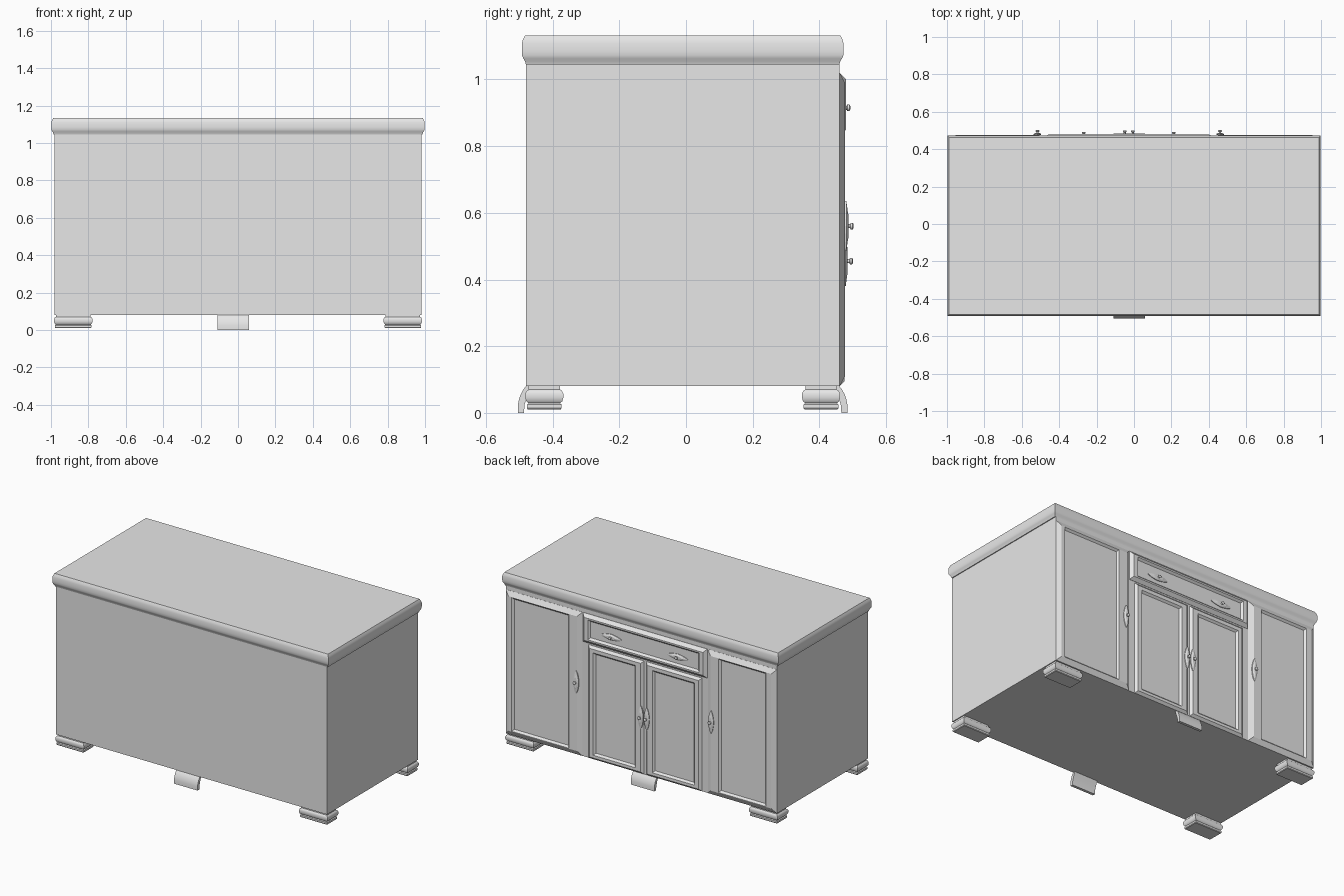
import bpy, bmesh, math
from mathutils import Vector

cube = bpy.data.objects.get("Cube")
if cube:
    bpy.data.objects.remove(cube, do_unlink=True)

grey = bpy.data.materials.new("plain_grey")
grey.use_nodes = True
grey.diffuse_color = (0.8, 0.8, 0.8, 1)
grey.node_tree.nodes["Principled BSDF"].inputs["Base Color"].default_value = (0.8, 0.8, 0.8, 1)


def loft(name, rings, smooth=None):
    """Skin a row of equal point rings and cap both ends."""
    bm = bmesh.new()
    rows = [[bm.verts.new(p) for p in ring] for ring in rings]
    n = len(rows[0])
    for a, b in zip(rows, rows[1:]):
        for i in range(n):
            j = (i + 1) % n
            bm.faces.new((a[i], a[j], b[j], b[i]))
    bm.faces.new(rows[0][::-1])
    bm.faces.new(rows[-1])
    bmesh.ops.recalc_face_normals(bm, faces=bm.faces)
    mesh = bpy.data.meshes.new(name)
    bm.to_mesh(mesh)
    bm.free()
    mesh.materials.append(grey)
    obj = bpy.data.objects.new(name, mesh)
    bpy.context.collection.objects.link(obj)
    if smooth:
        bpy.ops.object.select_all(action="DESELECT")
        obj.select_set(True)
        bpy.context.view_layer.objects.active = obj
        bpy.ops.object.shade_smooth_by_angle(angle=math.radians(smooth))
    return obj


def block(name, x0, x1, y0, y1, profile, smooth=None):
    """Rectangular block whose sides follow (outset, z) steps."""
    rings = [[(x0 - o, y0 - o, z), (x1 + o, y0 - o, z),
              (x1 + o, y1 + o, z), (x0 - o, y1 + o, z)] for o, z in profile]
    return loft(name, rings, smooth)


def panel(name, x0, x1, z0, z1, left, right, bottom, top, edge=0.02, face=0.477, sunk=0.465):
    """Chamfered frame with a sunken field; margins are given per side."""
    def ring(l, r, b, t, y):
        return [(x0 + l, y, z0 + b), (x1 - r, y, z0 + b),
                (x1 - r, y, z1 - t), (x0 + l, y, z1 - t)]
    slope = 0.012
    e = edge
    margins = (left, right, bottom, top)
    loft(name, [ring(0, 0, 0, 0, 0.455), ring(0, 0, 0, 0, 0.461),
                ring(e, e, e, e, face),
                ring(*[m - slope for m in margins], face),
                ring(*margins, sunk)])


def handle(name, x, z, base, upright):
    """Two stacked lozenge plates with a turned knob."""
    def lozenge(length, width, y):
        pts = []
        for i in range(16):
            a = math.tau * i / 16
            u = math.copysign(abs(math.cos(a)) ** 1.3, math.cos(a)) * length
            v = math.copysign(abs(math.sin(a)) ** 1.3, math.sin(a)) * width
            pts.append((x + v, y, z + u) if upright else (x + u, y, z + v))
        return pts
    loft(name + "_plate", [lozenge(0.075, 0.02, base - 0.002), lozenge(0.075, 0.02, base + 0.004),
                           lozenge(0.045, 0.014, base + 0.008), lozenge(0.035, 0.01, base + 0.01)])
    knob = [(0.006, 0.005), (0.006, 0.015), (0.01, 0.017), (0.01, 0.023), (0.005, 0.026)]
    loft(name + "_knob", [[(x + r * math.cos(math.tau * i / 12), base + d,
                            z + r * math.sin(math.tau * i / 12)) for i in range(12)]
                          for r, d in knob], 40)


# Carcass and moulded top
block("cabinet_body", -0.98, 0.98, -0.48, 0.46, [(0, 0.08), (0, 1.07)])
block("moulded_top", -0.98, 0.98, -0.48, 0.46,
      [(0, 1.045), (0.003, 1.055), (0.008, 1.063), (0.012, 1.072), (0.0125, 1.085),
       (0.0125, 1.108), (0.009, 1.12), (0.003, 1.132)], 40).scale.x = 1.006

# Corner feet with a rolled moulding
foot = [(-0.006, 0.01), (-0.003, 0.014), (-0.003, 0.025), (-0.008, 0.029), (-0.001, 0.035),
        (0.002, 0.045), (0.002, 0.058), (-0.002, 0.066), (-0.008, 0.07), (-0.008, 0.081)]
for side, x0, x1 in (("right", -0.982, -0.78), ("left", 0.78, 0.982)):
    block("front_foot_" + side, x0, x1, -0.48, -0.37, foot, 35)
    block("back_foot_" + side, x0, x1, 0.35, 0.46, foot, 35)

# Curved centre brackets under both long sides
bracket = [(0.0, 0.08), (0.008, 0.07), (0.016, 0.055), (0.021, 0.04), (0.024, 0.025),
           (0.024, 0.0), (0.006, 0.0), (0.004, 0.025), (-0.004, 0.05), (-0.015, 0.08)]
for name, wall, sign in (("front_bracket", -0.48, -1), ("back_bracket", 0.46, 1)):
    loft(name, [[(x, wall + sign * d, z) for d, z in bracket] for x in (-0.11, 0.06)], 35)

# Doors and drawer, mirrored about the middle of the door bay
MID = -0.028
panel("outer_door_left", 0.425, 0.98, 0.08, 1.02, 0.10, 0.065, 0.045, 0.045, 0.03)
panel("outer_door_right", -0.98, -0.481, 0.08, 1.02, 0.08, 0.10, 0.045, 0.045, 0.03)
panel("centre_door_left", MID + 0.008, MID + 0.41, 0.08, 0.82, 0.065, 0.055, 0.045, 0.05, 0.015, 0.475, 0.463)
panel("centre_door_right", MID - 0.41, MID - 0.008, 0.08, 0.82, 0.055, 0.065, 0.045, 0.05, 0.015, 0.475, 0.463)
panel("drawer_front", MID - 0.45, MID + 0.45, 0.83, 1.02, 0.06, 0.06, 0.042, 0.042, 0.02, 0.48, 0.467)

# Handles
for side, s in (("left", 1), ("right", -1)):
    handle("outer_handle_" + side, MID + s * 0.488, 0.56, 0.477, True)
    handle("centre_handle_" + side, MID + s * 0.022, 0.455, 0.475, True)
    handle("drawer_handle_" + side, MID + s * 0.24, 0.915, 0.467, False)
